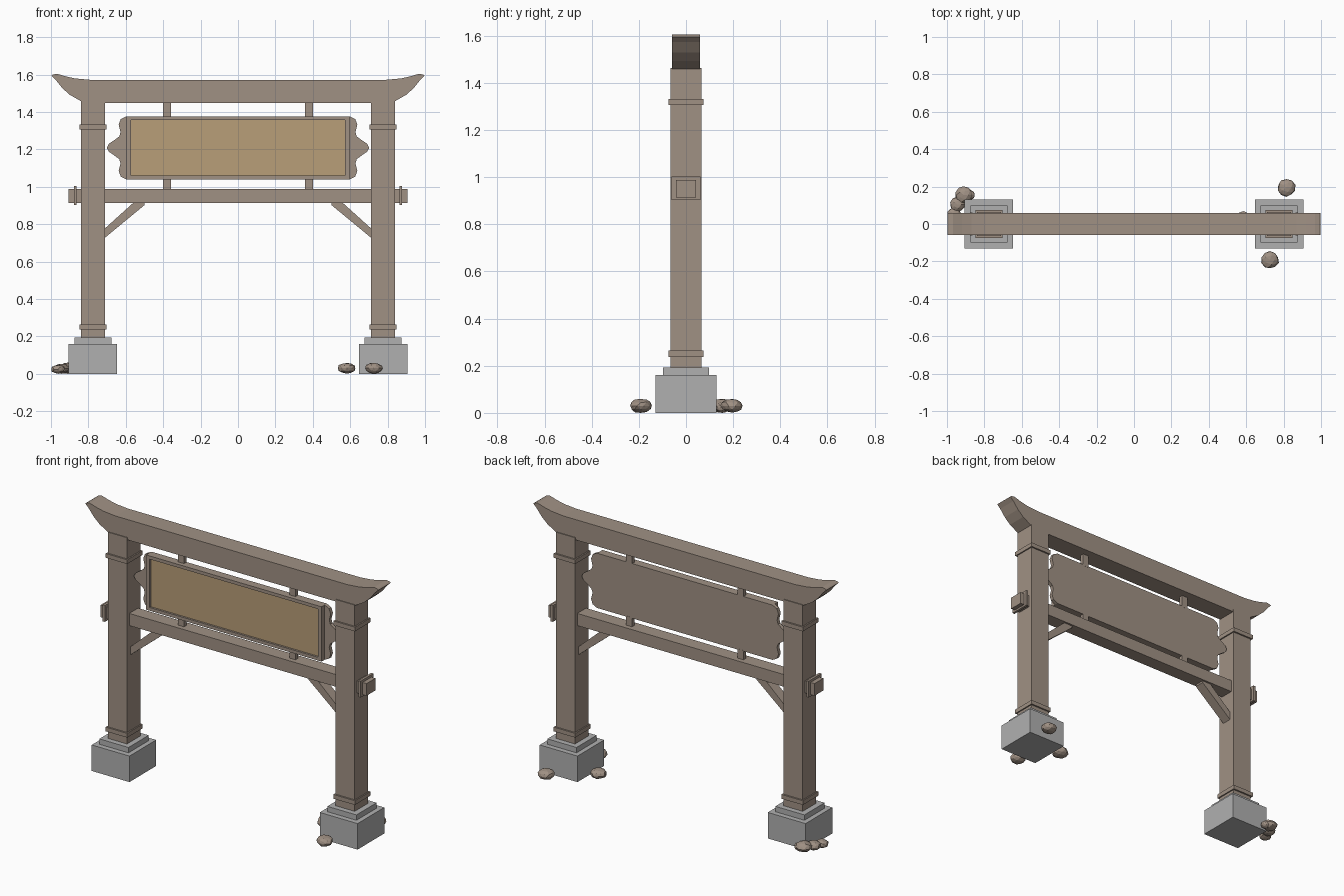
import bpy, bmesh, math, random
from mathutils import Vector

random.seed(4)
cube = bpy.data.objects.get("Cube")
if cube:
    bpy.data.objects.remove(cube, do_unlink=True)


def material(name, rgb):
    m = bpy.data.materials.new(name)
    m.use_nodes = True
    m.diffuse_color = (*rgb, 1)
    m.node_tree.nodes["Principled BSDF"].inputs["Base Color"].default_value = (*rgb, 1)
    return m


wood = material("weathered brown", (0.352, 0.283, 0.231))
stone = material("stone grey", (0.434, 0.434, 0.434))
gold = material("tan panel", (0.479, 0.342, 0.188))


def finish(name, bm, mat):
    bmesh.ops.recalc_face_normals(bm, faces=bm.faces)
    mesh = bpy.data.meshes.new(name)
    bm.to_mesh(mesh)
    bm.free()
    mesh.materials.append(mat)
    obj = bpy.data.objects.new(name, mesh)
    bpy.context.collection.objects.link(obj)
    return obj


def box(name, x, y, z, mat=wood):
    """Box from (min, max) ranges."""
    bm = bmesh.new()
    bmesh.ops.create_cube(bm, size=1)
    for v in bm.verts:
        v.co = [r[0] + (c + 0.5) * (r[1] - r[0]) for c, r in zip(v.co, (x, y, z))]
    return finish(name, bm, mat)


def slab(name, outline, y0, y1, mat=wood):
    """Front outline in x and z, extruded in depth."""
    bm = bmesh.new()
    face = bm.faces.new([bm.verts.new((x, y0, z)) for x, z in outline])
    new = bmesh.ops.extrude_face_region(bm, geom=[face])["geom"]
    bmesh.ops.translate(bm, vec=(0, y1 - y0, 0),
                        verts=[v for v in new if isinstance(v, bmesh.types.BMVert)])
    return finish(name, bm, mat)


def mirrored(half):
    """Close a right-hand outline with its mirror image."""
    return half + [(-x, z) for x, z in reversed(half)]


def sym(d):
    return (-d, d)


# Posts with footings, collars, end plates, braces and hangers
for side, s in (("left", 1), ("right", -1)):
    def span(a, b):
        return tuple(sorted((s * a, s * b)))

    box(side + "_footing", span(0.648, 0.905), sym(0.13), (0, 0.16), stone)
    box(side + "_footing_step", span(0.677, 0.875), sym(0.098), (0.16, 0.193), stone)
    box(side + "_post", span(0.71, 0.84), sym(0.065), (0.19, 1.462))
    for label, z in (("lower", 0.238), ("upper", 1.306)):
        box(f"{side}_{label}_collar", span(0.702, 0.848), sym(0.075), (z, z + 0.026))
    box(side + "_end_plate", span(0.863, 0.878), sym(0.062), (0.902, 1.003))
    slab(side + "_brace", [(s * x, z) for x, z in
         ((0.712, 0.727), (0.712, 0.777), (0.56, 0.914), (0.5, 0.914), (0.5, 0.902))],
         -0.031, 0.031)
    for label, z in (("lower", (0.985, 1.045)), ("upper", (1.37, 1.45))):
        box(f"{side}_{label}_hanger", span(0.358, 0.4), sym(0.013), z)

# Crossbeams
box("lower_beam", sym(0.905), sym(0.043), (0.913, 0.988))
roof = [(0.78, 1.447), (0.84, 1.458), (0.9, 1.492), (0.94, 1.528), (0.975, 1.572),
        (0.998, 1.594), (0.99, 1.6), (0.967, 1.604), (0.92, 1.59), (0.87, 1.579), (0.79, 1.572)]
slab("top_beam", mirrored(roof), -0.06, 0.06)

# Sign board with scalloped ends
lower_scroll = [(0.597, 1.04), (0.627, 1.055), (0.638, 1.085), (0.628, 1.125), (0.635, 1.148),
                (0.662, 1.168), (0.69, 1.187), (0.7, 1.205)]
scroll = lower_scroll + [(x, 2.417 - z) for x, z in reversed(lower_scroll)]
slab("sign_back", mirrored(scroll), -0.01, 0.012)

# Raised frame and inset panel
for label, z in (("bottom", (1.04, 1.06)), ("top", (1.357, 1.377))):
    box(f"sign_frame_{label}", sym(0.597), (-0.04, -0.008), z)
for label, x in (("right", (-0.597, -0.573)), ("left", (0.573, 0.597))):
    box(f"sign_frame_{label}", x, (-0.04, -0.008), (1.06, 1.357))
box("sign_panel", sym(0.573), (-0.028, -0.009), (1.06, 1.357), gold)

# Loose rocks: x, y, horizontal radius, height
rocks = [(0.815, 0.195, 0.048, 0.06), (0.727, -0.192, 0.048, 0.06), (0.583, 0.02, 0.049, 0.06),
         (-0.91, 0.155, 0.046, 0.06), (-0.945, 0.105, 0.04, 0.055),
         (-0.875, 0.155, 0.026, 0.045), (-0.962, 0.052, 0.037, 0.048)]
for i, (x, y, r, h) in enumerate(rocks):
    bm = bmesh.new()
    bmesh.ops.create_icosphere(bm, subdivisions=2, radius=1)
    for v in bm.verts:
        p = v.co * random.uniform(0.92, 1.06)
        v.co = Vector((x + p.x * r, y + p.y * r, max(0, h / 2 + p.z * h / 2)))
    finish(f"rock_{i + 1}", bm, wood)
